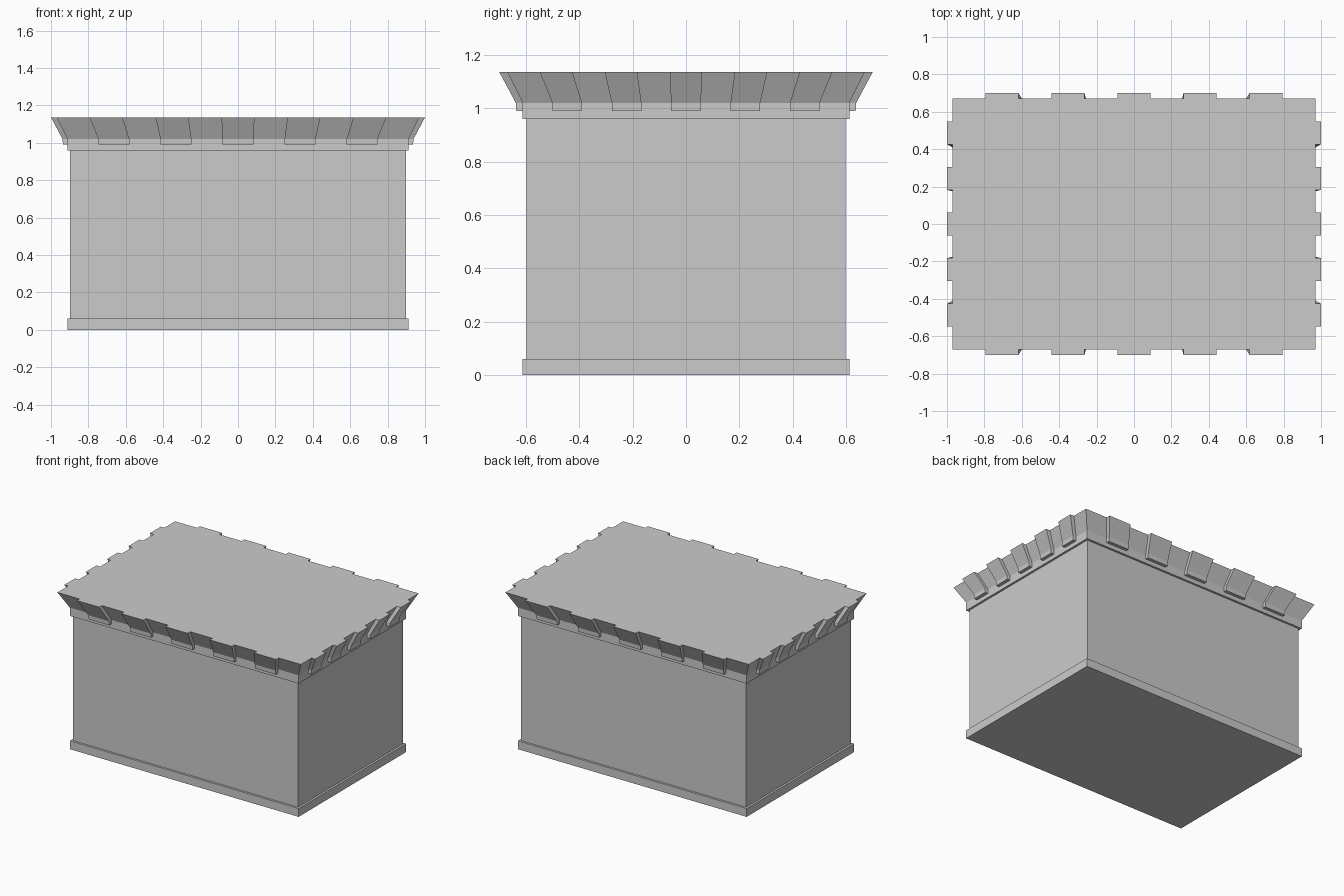
import bpy
from math import pi
from mathutils import Matrix

if "Cube" in bpy.data.objects:
    bpy.data.objects.remove(bpy.data.objects["Cube"])


def make(name, verts, faces):
    mesh = bpy.data.meshes.new(name)
    mesh.from_pydata(verts, [], faces)
    mesh.update()
    obj = bpy.data.objects.new(name, mesh)
    bpy.context.collection.objects.link(obj)
    return obj


def loft(name, profile, cap_bottom=False, cap_top=False):
    """Stack of rectangles (half width in x, z); depth is 0.3 narrower."""
    verts, faces = [], []
    for hx, z in profile:
        hy = hx - 0.3
        verts += [(-hx, -hy, z), (hx, -hy, z), (hx, hy, z), (-hx, hy, z)]
    for r in range(len(profile) - 1):
        a = 4 * r
        faces += [(a + i, a + (i + 1) % 4, a + 4 + (i + 1) % 4, a + 4 + i) for i in range(4)]
    if cap_bottom:
        faces.append((3, 2, 1, 0))
    if cap_top:
        n = len(verts)
        faces.append((n - 4, n - 3, n - 2, n - 1))
    return make(name, verts, faces)


BODY, TRIM, RIM = 0.897, 0.912, 0.97
Z_TAB, Z_KNEE, Z_TOP = 0.99, 1.02, 1.136

# Plinth, walls and flared cornice with flat roof
loft("plinth", [(TRIM, 0), (TRIM, 0.06), (BODY, 0.06)], cap_bottom=True)
loft("walls", [(BODY, 0.06), (BODY, 0.96)])
loft("cornice", [(BODY, 0.96), (TRIM, 0.96), (TRIM, Z_KNEE), (RIM, Z_TOP)], cap_top=True)


def tabs(name, along, out, angle):
    """Five raised tabs on one side: every second of eleven equal divisions."""
    verts, faces = [], []
    rot = Matrix.Rotation(angle, 3, 'Z')
    flare = RIM - TRIM
    # rows: (half length, inner distance, outward thickness, height)
    rows = [(along, out, 0.024, Z_TAB), (along, out, 0.026, Z_KNEE),
            (along + flare, out + flare, 0.03, Z_TOP)]
    for k in range(-9, 10, 4):
        b = len(verts)
        for half, dist, thick, z in rows:
            x0, x1 = half * k / 11, half * (k + 2) / 11
            for x, y in ((x0, -dist), (x0, -dist - thick), (x1, -dist - thick), (x1, -dist)):
                verts.append(rot @ Matrix.Translation((x, y, z)).to_translation())
        for r in (b, b + 4):
            faces += [(r + i, r + i + 1, r + i + 5, r + i + 4) for i in range(3)]
        faces += [(b + 3, b + 2, b + 1, b), (b + 8, b + 9, b + 10, b + 11)]
    return make(name, verts, faces)


# Tabs around all four sides
for i, side in enumerate(("front", "right", "back", "left")):
    a, o = (TRIM, TRIM - 0.3) if i % 2 == 0 else (TRIM - 0.3, TRIM)
    tabs(side + "_cornice_tabs", a, o, i * pi / 2)
